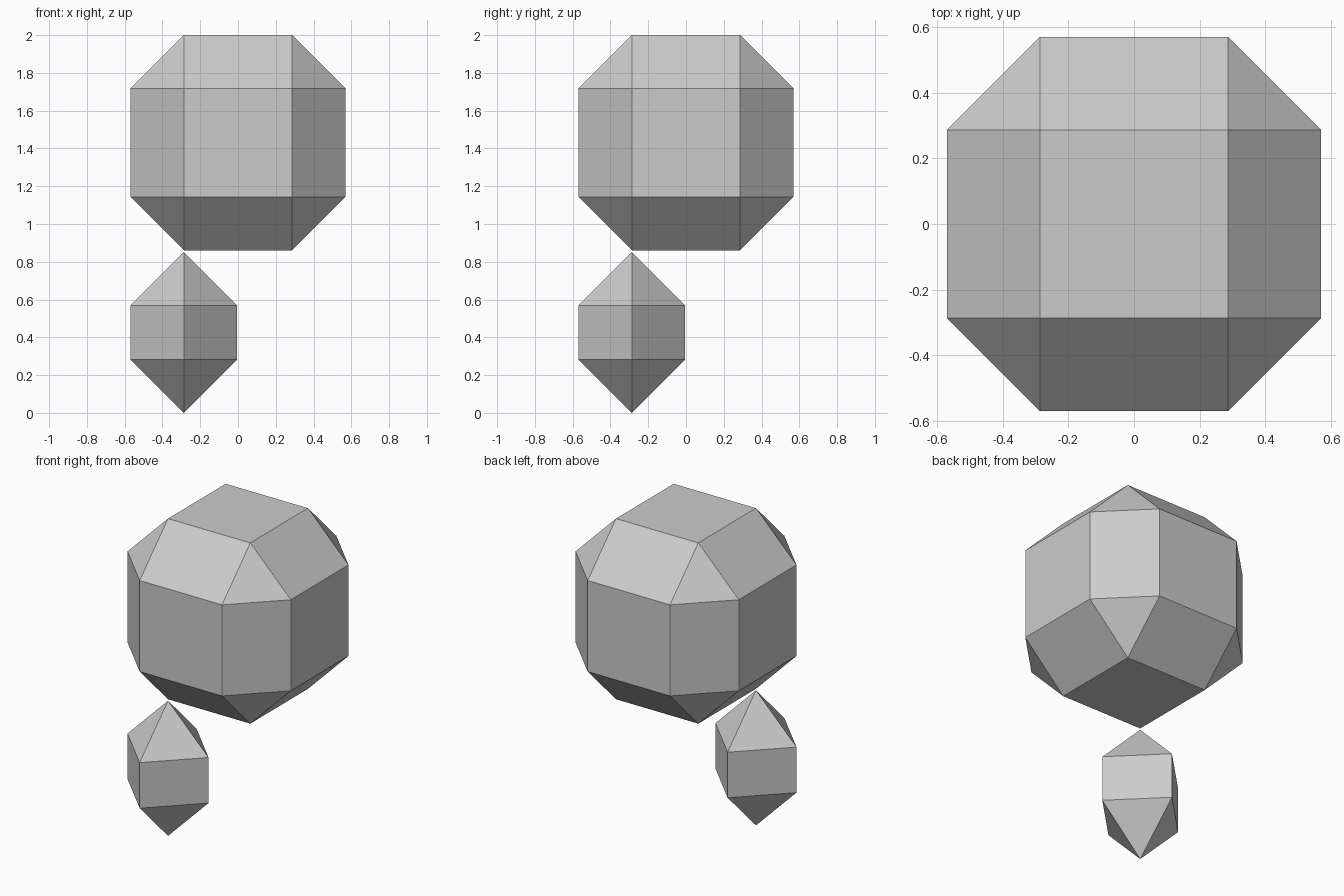
import bpy, bmesh
from itertools import product
from mathutils import Vector

cube = bpy.data.objects.get("Cube")
if cube:
    bpy.data.objects.remove(cube, do_unlink=True)

UNIT = 0.287    # lattice step
SLOPE = 0.2825  # reach of every bevelled side beyond the core

grey = bpy.data.materials.new("light grey")
grey.use_nodes = True
colour = (0.6, 0.6, 0.6, 1)
grey.diffuse_color = colour
grey.node_tree.nodes["Principled BSDF"].inputs["Base Color"].default_value = colour


def bevelled_solid(name, centre, core):
    """Hull of a core box whose sides are each pushed outward by SLOPE."""
    bm = bmesh.new()
    for signs in product((-1, 1), repeat=3):
        for axis in range(3):
            point = Vector(s * c for s, c in zip(signs, core))
            point[axis] += signs[axis] * SLOPE
            bm.verts.new(point)
    bmesh.ops.remove_doubles(bm, verts=bm.verts, dist=0.001)
    bmesh.ops.convex_hull(bm, input=bm.verts)
    # Merge the hull triangles into flat facets
    bmesh.ops.dissolve_limit(bm, angle_limit=0.02, verts=bm.verts, edges=bm.edges)
    bmesh.ops.recalc_face_normals(bm, faces=bm.faces)
    mesh = bpy.data.meshes.new(name)
    bm.to_mesh(mesh)
    bm.free()
    mesh.materials.append(grey)
    obj = bpy.data.objects.new(name, mesh)
    obj.location = centre
    bpy.context.collection.objects.link(obj)
    return obj


# Small diamond-section crystal under one corner
bevelled_solid("lower_crystal", (-UNIT, -UNIT, UNIT / 2 + SLOPE), (0, 0, UNIT / 2))
# Large bevelled block on top
bevelled_solid("upper_block", (0, 0, 2 - SLOPE - UNIT), (UNIT, UNIT, UNIT))
